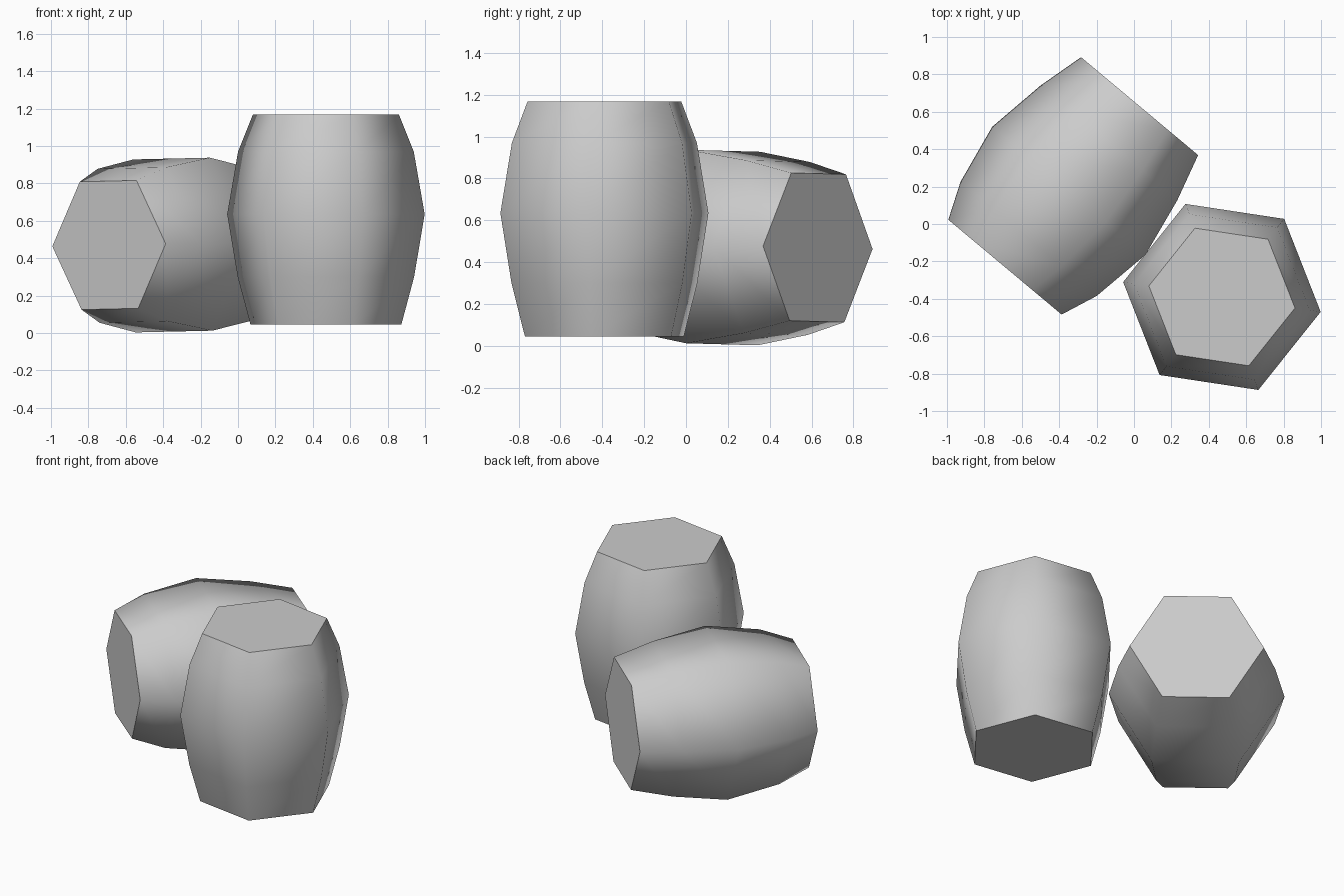
import bpy, bmesh
from math import radians, cos, sin, pi

if "Cube" in bpy.data.objects:
    bpy.data.objects.remove(bpy.data.objects["Cube"], do_unlink=True)

# Single plain grey
grey = bpy.data.materials.new("plain grey")
grey.use_nodes = True
COLOR = (0.6, 0.6, 0.6, 1)
grey.diffuse_color = COLOR
grey.node_tree.nodes["Principled BSDF"].inputs["Base Color"].default_value = COLOR

SIDES = 6
# Barrel profile: (radius, height above base)
PROFILE = [(0.408, 0), (0.477, 0.255), (0.534, 0.59), (0.475, 0.925), (0.395, 1.122)]


def barrel(name, location, rotation, phase):
    bm = bmesh.new()
    rings = []
    for r, h in PROFILE:
        angles = [radians(phase) + 2 * pi * i / SIDES for i in range(SIDES)]
        rings.append([bm.verts.new((r * cos(a), r * sin(a), h)) for a in angles])
    # Bulging staves
    for low, high in zip(rings, rings[1:]):
        for i in range(SIDES):
            j = (i + 1) % SIDES
            bm.faces.new((low[i], low[j], high[j], high[i]))
    # Flat bottom and lid
    bm.faces.new(rings[0][::-1])
    bm.faces.new(rings[-1])
    mesh = bpy.data.meshes.new(name)
    bm.to_mesh(mesh)
    bm.free()
    mesh.materials.append(grey)
    ob = bpy.data.objects.new(name, mesh)
    bpy.context.collection.objects.link(ob)
    ob.location = location
    ob.rotation_euler = [radians(d) for d in rotation]
    # Smooth staves, sharp rims
    bpy.ops.object.select_all(action="DESELECT")
    ob.select_set(True)
    bpy.context.view_layer.objects.active = ob
    bpy.ops.object.shade_smooth_by_angle(angle=radians(65))


barrel("standing_barrel", (0.47, -0.39, 0.045), (0, 0, 0), -8.6)
barrel("lying_barrel", (0.03, 0.63, 0.47), (90, 0, -39.9), 1)
